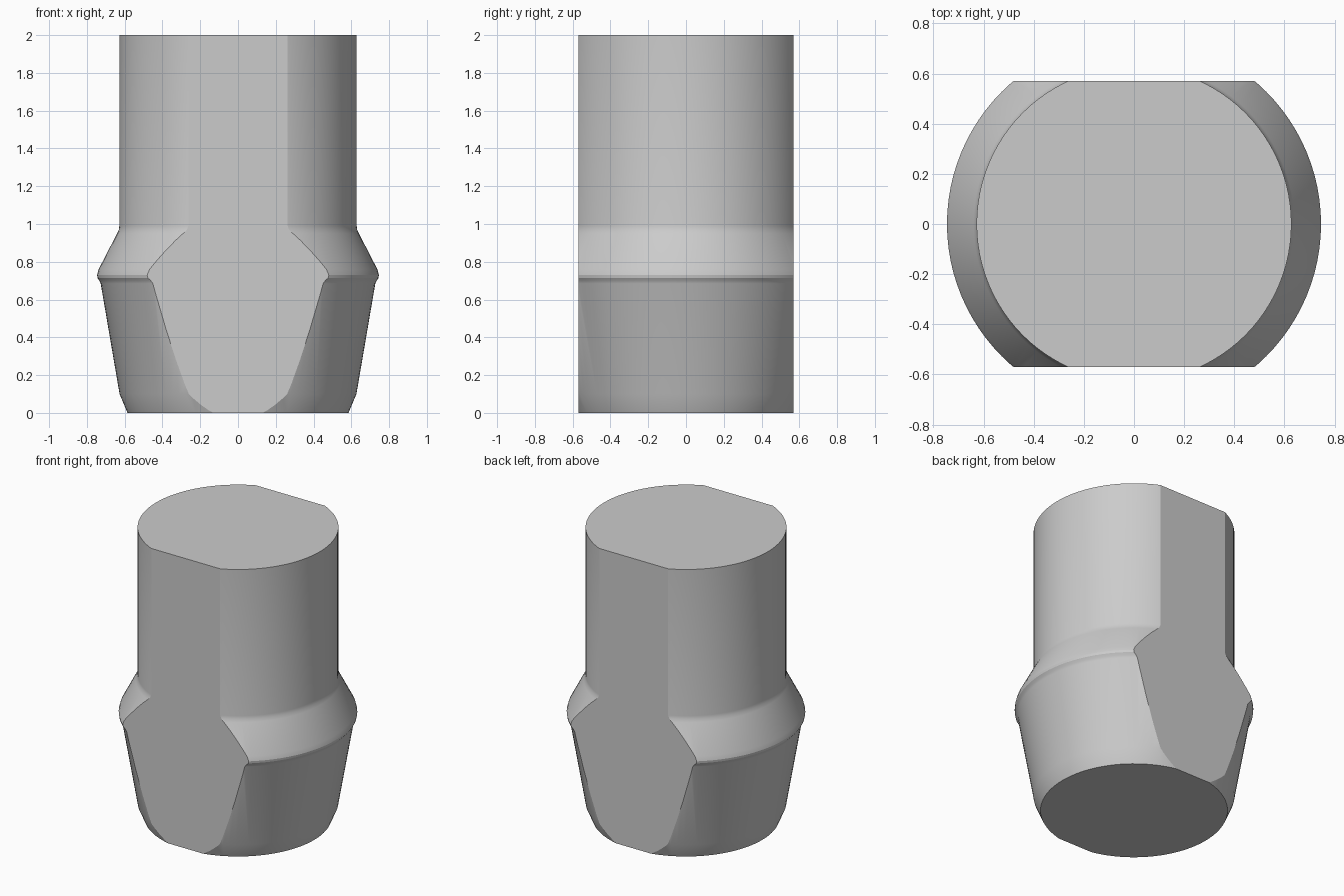
import bpy
import bmesh
import math
from mathutils import Vector

cube = bpy.data.objects.get("Cube")
if cube:
    bpy.data.objects.remove(cube, do_unlink=True)

# Plain grey material
grey = bpy.data.materials.new("plain_grey")
grey.use_nodes = True
colour = (0.6, 0.6, 0.6, 1)
grey.diffuse_color = colour
grey.node_tree.nodes["Principled BSDF"].inputs["Base Color"].default_value = colour

# Radius and height: chamfered foot, flared skirt, lip, shoulder, shaft
FLAT = 0.57
profile = [(0, 0), (0.585, 0), (0.627, 0.1), (0.727, 0.685), (0.734, 0.7),
           (0.744, 0.715), (0.746, 0.73), (0.738, 0.76), (0.64, 0.95),
           (0.631, 0.97), (0.628, 0.99), (0.628, 2), (0, 2)]

# Turned body
bm = bmesh.new()
verts = [bm.verts.new((r, 0, z)) for r, z in profile]
edges = [bm.edges.new(pair) for pair in zip(verts, verts[1:])]
bmesh.ops.spin(bm, geom=verts + edges, cent=(0, 0, 0), axis=(0, 0, 1),
               angle=math.tau, steps=96, use_duplicate=False)
bmesh.ops.remove_doubles(bm, verts=bm.verts, dist=0.0005)

# Flats sliced off the front and back, then closed
for side in (-1, 1):
    cut = bmesh.ops.bisect_plane(
        bm, geom=bm.verts[:] + bm.edges[:] + bm.faces[:], dist=0.0001,
        plane_co=(0, side * FLAT, 0), plane_no=(0, side, 0), clear_outer=True)
    rim = [g for g in cut["geom_cut"] if isinstance(g, bmesh.types.BMEdge)]
    bmesh.ops.edgeloop_fill(bm, edges=rim)

# Merge the end discs into single flat faces
bmesh.ops.dissolve_limit(bm, angle_limit=math.radians(0.5),
                         verts=bm.verts, edges=bm.edges)
bmesh.ops.recalc_face_normals(bm, faces=bm.faces)

mesh = bpy.data.meshes.new("flatted_plug")
bm.to_mesh(mesh)
bm.free()
mesh.materials.append(grey)
plug = bpy.data.objects.new("flatted_plug", mesh)
bpy.context.collection.objects.link(plug)

# Smooth turned surfaces, crisp flats and ends
bpy.ops.object.select_all(action='DESELECT')
plug.select_set(True)
bpy.context.view_layer.objects.active = plug
bpy.ops.object.shade_smooth_by_angle(angle=math.radians(22))
for edge in mesh.edges:
    a, b = (mesh.vertices[i].co for i in edge.vertices)
    if all(abs(abs(v.y) - FLAT) < 0.001 for v in (a, b)):
        edge.use_edge_sharp = True
